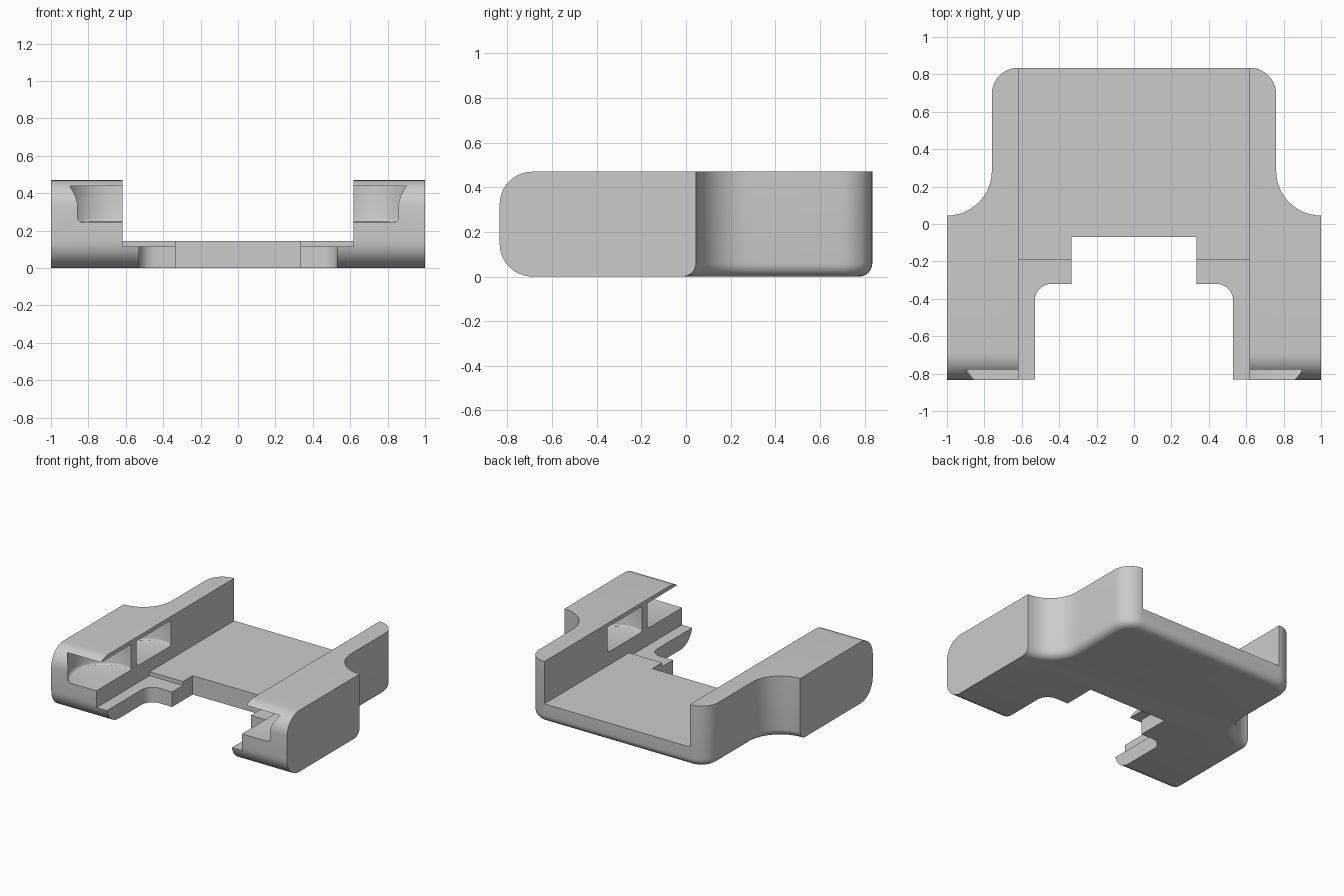
import bpy, bmesh
from math import cos, sin, radians

if "Cube" in bpy.data.objects:
    bpy.data.objects.remove(bpy.data.objects["Cube"])

H = 0.47          # overall height
FRONT = -0.835    # front face position


def arc(cx, cy, r, a0, a1, n):
    return [(cx + r * cos(radians(a0 + (a1 - a0) * i / n)),
             cy + r * sin(radians(a0 + (a1 - a0) * i / n))) for i in range(n + 1)]


def to_object(name, bm):
    bmesh.ops.recalc_face_normals(bm, faces=bm.faces)
    mesh = bpy.data.meshes.new(name)
    bm.to_mesh(mesh)
    bm.free()
    obj = bpy.data.objects.new(name, mesh)
    bpy.context.collection.objects.link(obj)
    return obj


def prism(points, direction):
    bm = bmesh.new()
    face = bm.faces.new([bm.verts.new(p) for p in points])
    out = bmesh.ops.extrude_face_region(bm, geom=[face])
    moved = [v for v in out["geom"] if isinstance(v, bmesh.types.BMVert)]
    bmesh.ops.translate(bm, verts=moved, vec=direction)
    bmesh.ops.recalc_face_normals(bm, faces=bm.faces)
    return bm


def round_edges(bm, test, offset, segments):
    edges = [e for e in bm.edges if test(e.verts[0].co, e.verts[1].co)]
    bmesh.ops.bevel(bm, geom=edges, offset=offset, offset_type='OFFSET', segments=segments,
                    profile=0.5, affect='EDGES', clamp_overlap=False)


def cut(obj, cutter):
    cutter.hide_render = True
    mod = obj.modifiers.new(cutter.name, 'BOOLEAN')
    mod.operation = 'DIFFERENCE'
    mod.solver = 'EXACT'
    mod.object = cutter
    bpy.context.view_layer.objects.active = obj
    bpy.ops.object.modifier_apply(modifier=mod.name)
    bpy.data.objects.remove(cutter, do_unlink=True)


# Plan outline: right half from notch to back, then mirrored
half = [(0.335, -0.07), (0.335, -0.32)]
half += arc(0.44, -0.41, 0.09, 90, 0, 8)
half += [(0.53, FRONT), (1.0, FRONT)]
half += arc(1.0, 0.285, 0.24, 270, 180, 14)
half += arc(0.62, 0.695, 0.14, 0, 90, 10)
outline = half + [(-x, y) for x, y in reversed(half)]
bm = prism([(x, y, 0) for x, y in outline], (0, 0, H))

# Large rounding on the front edges, smaller one along the rear underside
round_edges(bm, lambda a, b: abs(a.y - FRONT) < 1e-4 and abs(b.y - FRONT) < 1e-4
            and abs(a.z - b.z) < 1e-4, 0.147, 10)
round_edges(bm, lambda a, b: max(abs(a.z), abs(b.z)) < 1e-4
            and min(a.y, b.y) > 0.04, 0.06, 6)
body = to_object("cradle_body", bm)

# Central channel with a small step in its floor
profile = [(-1, 0.115), (-0.19, 0.115), (-0.19, 0.145), (1, 0.145), (1, 1), (-1, 1)]
cut(body, to_object("channel_cutter", prism([(-0.617, y, z) for y, z in profile], (1.234, 0, 0))))

# Round pockets in each arm: one open at the front, one behind it
for side in (-1, 1):
    for cx, cy, r in ((0.682, -0.657, 0.25), (0.69, -0.14, 0.22)):
        ring = arc(side * cx, cy, r, 0, 360, 64)[:-1]
        pocket = prism([(x, y, 0.245) for x, y in ring], (0, 0, 0.195))
        round_edges(pocket, lambda a, b: max(a.z, b.z) < 0.25, 0.02, 3)
        cut(body, to_object("pocket_cutter", pocket))

# Smooth curved areas, keep hard corners
bpy.ops.object.select_all(action='DESELECT')
body.select_set(True)
bpy.context.view_layer.objects.active = body
bpy.ops.object.shade_smooth_by_angle(angle=radians(30))
